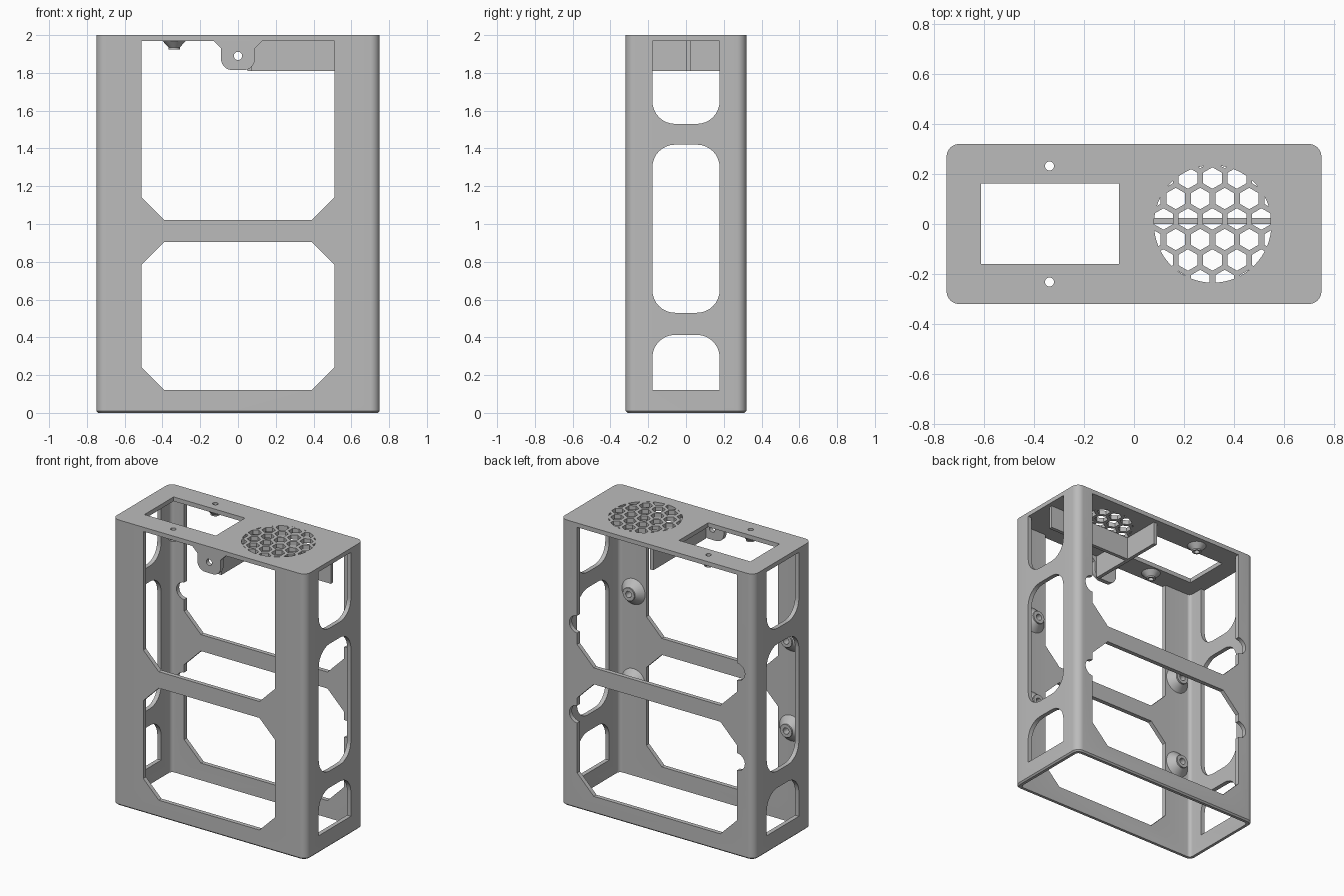
import bpy, bmesh, math
from mathutils import Vector

if "Cube" in bpy.data.objects:
    bpy.data.objects.remove(bpy.data.objects["Cube"], do_unlink=True)

W, D, T = 0.75, 0.32, 0.03        # half width, half depth, wall thickness
CEIL = 2 - T

grey = bpy.data.materials.new("plain grey")
grey.use_nodes = True
grey.diffuse_color = (0.5, 0.5, 0.5, 1)
grey.node_tree.nodes["Principled BSDF"].inputs["Base Color"].default_value = (0.5, 0.5, 0.5, 1)


def make(name, bm):
    bmesh.ops.recalc_face_normals(bm, faces=bm.faces)
    mesh = bpy.data.meshes.new(name)
    bm.to_mesh(mesh)
    bm.free()
    mesh.materials.append(grey)
    ob = bpy.data.objects.new(name, mesh)
    bpy.context.collection.objects.link(ob)
    return ob


def outline(corners):
    """Polygon from square corners (u, v, radius, steps); one step is a chamfer."""
    pts = []
    for i, (u, v, r, n) in enumerate(corners):
        p = Vector((u, v))
        if not r:
            pts.append(p)
            continue
        a = (Vector(corners[i - 1][:2]) - p).normalized() * r
        b = (Vector(corners[(i + 1) % len(corners)][:2]) - p).normalized() * r
        for k in range(n + 1):
            t = math.pi / 2 * k / n
            pts.append(p + a + b - b * math.cos(t) - a * math.sin(t))
    return pts


def box(u0, u1, v0, v1, low=0, high=0, n=8):
    return outline([(u0, v0, low, n), (u1, v0, low, n), (u1, v1, high, n), (u0, v1, high, n)])


def circle(u, v, r, n=24):
    return [Vector((u + r * math.cos(math.tau * k / n), v + r * math.sin(math.tau * k / n)))
            for k in range(n)]


def prism(name, polys, axis, lo, hi):
    """Extrude flat outlines along an axis."""
    place = {"x": lambda p, d: (d, p[0], p[1]),
             "y": lambda p, d: (p[0], d, p[1]),
             "z": lambda p, d: (p[0], p[1], d)}[axis]
    bm = bmesh.new()
    for poly in polys:
        a = [bm.verts.new(place(p, lo)) for p in poly]
        b = [bm.verts.new(place(p, hi)) for p in poly]
        bm.faces.new(a)
        bm.faces.new(b)
        for i in range(len(a)):
            bm.faces.new((a[i - 1], a[i], b[i], b[i - 1]))
    return make(name, bm)


def cut(target, polys, axis, lo, hi):
    cutter = prism("cutter", polys, axis, lo, hi)
    cutter.hide_render = True
    mod = target.modifiers.new("cut", "BOOLEAN")
    mod.operation, mod.solver, mod.object = "DIFFERENCE", "EXACT", cutter
    bpy.context.view_layer.objects.active = target
    bpy.ops.object.modifier_apply(modifier=mod.name)
    bpy.data.objects.remove(cutter, do_unlink=True)


def clip(poly, window):
    """Trim a convex polygon to a convex counter-clockwise window."""
    for i, b in enumerate(window):
        a = window[i - 1]
        out = []
        side = lambda p: (b - a).cross(p - a)
        for j, q in enumerate(poly):
            p = poly[j - 1]
            sp, sq = side(p), side(q)
            if (sp > 0) != (sq > 0):
                out.append(p.lerp(q, sp / (sp - sq)))
            if sq > 0:
                out.append(q)
        poly = out
    return poly


def smooth(ob):
    bpy.ops.object.select_all(action="DESELECT")
    ob.select_set(True)
    bpy.context.view_layer.objects.active = ob
    bpy.ops.object.shade_smooth_by_angle(angle=math.radians(30))


def boss(name, loc, rot, profile):
    """Hollow conical screw boss turned about its axis."""
    n = 32
    bm = bmesh.new()
    rings = [[bm.verts.new((*p, h)) for p in circle(0, 0, r, n)] for r, h in profile]
    for i, ring in enumerate(rings):
        prev = rings[i - 1]
        for k in range(n):
            bm.faces.new((prev[k - 1], prev[k], ring[k], ring[k - 1]))
    ob = make(name, bm)
    ob.location, ob.rotation_euler = loc, rot
    smooth(ob)


# Hollow shell, open underneath, with a softened bottom rim
shell = prism("enclosure_shell", [box(-W, W, -D, D, 0.05, 0.05)], "z", 0, 2)
bm = bmesh.new()
bm.from_mesh(shell.data)
rim = [e for e in bm.edges if all(v.co.z < 0.001 for v in e.verts)]
bmesh.ops.bevel(bm, geom=rim, offset=0.01, segments=1, affect="EDGES")
bm.to_mesh(shell.data)
bm.free()
cut(shell, [box(T - W, W - T, T - D, D - T, 0.025, 0.025)], "z", -0.1, CEIL)

# Front windows, the upper one shaped around the hanging tab
upper = outline([(-0.51, 1.02, 0.12, 1), (0.51, 1.02, 0.12, 1), (0.51, CEIL, 0, 1),
                 (0.09, CEIL, 0.04, 1), (0.09, 1.815, 0.06, 8), (-0.09, 1.815, 0.06, 8),
                 (-0.09, CEIL, 0.04, 1), (-0.51, CEIL, 0, 1)])
lower = box(-0.51, 0.51, 0.12, 0.905, 0.12, 0.12, 1)
cut(shell, [upper, lower, circle(0, 1.89, 0.022)], "y", -0.5, -0.2)

# Wider back windows with half-round screwdriver notches
BOSS_X, BOSS_Z = 0.61, (0.66, 1.29)
cut(shell, [box(-0.62, 0.62, 1.02, CEIL, 0.13, 0, 1),
            box(-0.62, 0.62, 0.12, 0.905, 0.13, 0.13, 1)], "y", 0.2, 0.5)
cut(shell, [circle(s * 0.62, z, 0.06) for s in (-1, 1) for z in BOSS_Z], "y", 0.2, 0.5)

# Side windows through both sides
cut(shell, [box(-0.178, 0.178, 0.122, 0.413, 0, 0.12),
            box(-0.178, 0.178, 0.53, 1.42, 0.12, 0.12),
            box(-0.178, 0.178, 1.53, CEIL, 0.12, 0)], "x", -1, 1)

# Socket opening and its two screw holes in the top
SCREW_X, SCREW_Y = -0.338, 0.232
cut(shell, [box(-0.613, -0.06, -0.16, 0.163)]
    + [circle(SCREW_X, s * SCREW_Y, 0.018) for s in (-1, 1)], "z", 1.9, 2.1)

# Round honeycomb grille
disc = circle(0.315, 0, 0.235, 64)
cells = []
for row in range(-4, 4):
    for col in range(-3, 4):
        x = 0.314 + 0.098 * (col + 0.5 * (row % 2))
        y = 0.02 + 0.082 * row
        hexagon = [Vector((x + 0.043 * math.sin(a), y + 0.043 * math.cos(a)))
                   for a in (math.tau * k / 6 for k in range(6))]
        cell = clip(hexagon, disc)
        if len(cell) > 2:
            cells.append(cell)
cut(shell, cells, "z", 1.9, 2.1)
smooth(shell)

# Air baffles hanging under the top
prism("cross_baffle", [box(0.05, 0.075, T - D, D - T)], "z", 1.81, CEIL)
prism("long_baffle", [box(0.075, W - T, 0, 0.025)], "z", 1.81, CEIL)

# Screw bosses under the top and inside the front wall
for s, side in ((-1, "front"), (1, "back")):
    boss("socket_boss_" + side, (SCREW_X, s * SCREW_Y, CEIL), (math.pi, 0, 0),
         [(0.062, 0), (0.03, 0.035), (0.03, 0.045), (0.018, 0.045), (0.018, 0)])
for s, side in ((-1, "right"), (1, "left")):
    for z, level in zip(BOSS_Z, ("lower", "upper")):
        boss("mount_boss_%s_%s" % (level, side), (s * BOSS_X, T - D, z), (-math.pi / 2, 0, 0),
             [(0.09, 0), (0.045, 0.045), (0.045, 0.055), (0.022, 0.055), (0.022, 0)])
